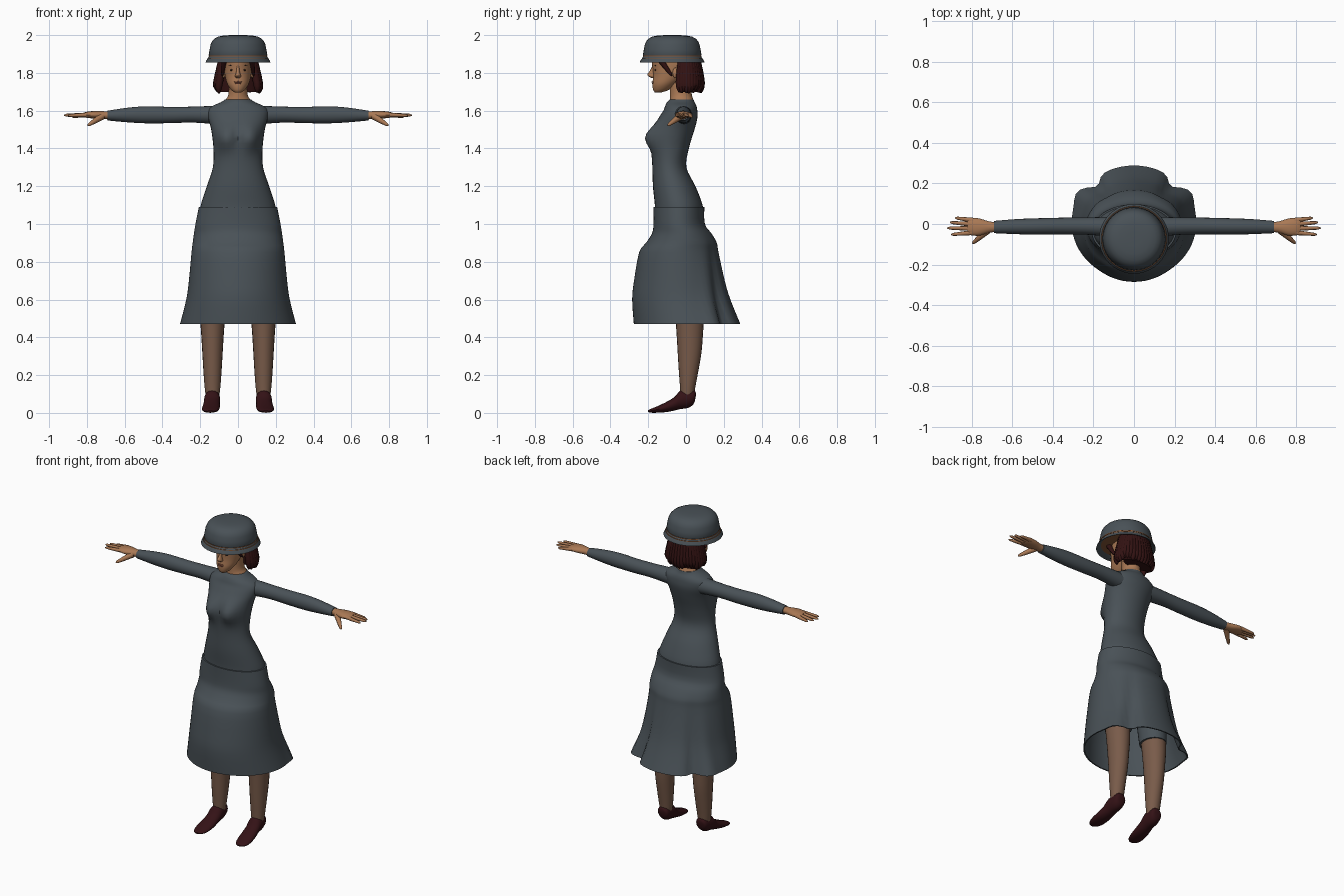
import bpy, bmesh, math, random
from mathutils import Vector

random.seed(4)
if "Cube" in bpy.data.objects:
    bpy.data.objects.remove(bpy.data.objects["Cube"])


def material(name, *rgb):
    m = bpy.data.materials.new(name)
    m.use_nodes = True
    m.diffuse_color = (*rgb, 1)
    m.node_tree.nodes["Principled BSDF"].inputs["Base Color"].default_value = (*rgb, 1)
    return m


CLOTH = material("slate cloth", .067, .083, .095)
SKIN = material("skin", .40, .19, .09)
STOCKING = material("brown stocking", .19, .105, .068)
HAIR = material("dark red hair", .032, .006, .006)
LEATHER = material("maroon leather", .034, .006, .008)
BAND = material("copper band", .25, .10, .04)
EYE = material("dark eye", .03, .015, .01)
LIPS = material("lips", .27, .09, .055)


def finish(name, bm, mat, angle=50):
    bmesh.ops.recalc_face_normals(bm, faces=bm.faces)
    mesh = bpy.data.meshes.new(name)
    bm.to_mesh(mesh)
    bm.free()
    mesh.materials.append(mat)
    ob = bpy.data.objects.new(name, mesh)
    bpy.context.collection.objects.link(ob)
    bpy.ops.object.select_all(action="DESELECT")
    ob.select_set(True)
    bpy.context.view_layer.objects.active = ob
    bpy.ops.object.shade_smooth_by_angle(angle=math.radians(angle))
    return ob


def loft(name, rings, mat, angle=50):
    """Skin a closed surface over rings with equal point counts."""
    bm = bmesh.new()
    rows = [[bm.verts.new(p) for p in ring] for ring in rings]
    n = len(rows[0])
    for a, b in zip(rows, rows[1:]):
        for i in range(n):
            j = (i + 1) % n
            bm.faces.new((a[i], a[j], b[j], b[i]))
    bm.faces.new(rows[0])
    bm.faces.new(rows[-1])
    return finish(name, bm, mat, angle)


def smooth(keys, steps=4):
    """Catmull-Rom interpolation of a list of equal-length tuples."""
    out = []
    for k in range(len(keys) - 1):
        a, b, c, d = (Vector(keys[min(max(k + o, 0), len(keys) - 1)]) for o in (-1, 0, 1, 2))
        for s in range(steps):
            t = s / steps
            out.append(b + .5 * t * (c - a + t * (2*a - 5*b + 4*c - d + t * (3*(b - c) + d - a))))
    return out + [Vector(keys[-1])]


def ring(centre, u, v, n=16):
    angles = [2 * math.pi * i / n for i in range(n)]
    return [Vector(centre) + Vector(u) * math.cos(a) + Vector(v) * math.sin(a) for a in angles]


def flat_ring(z, half, front, back, n=32, x=0):
    return ring((x, (front + back) / 2, z), (half, 0, 0), (0, (back - front) / 2, 0), n)


def tube(name, a, b, ra, rb, mat, n=8):
    """Tapered limb from a to b with a rounded tip."""
    a, b = Vector(a), Vector(b)
    d = (b - a).normalized()
    u = d.orthogonal().normalized()
    v = d.cross(u)
    profile = ((0, ra), (.5, (ra + rb) / 2), (.9, rb), (1, rb * .4))
    return loft(name, [ring(a.lerp(b, t), u * r, v * r, n) for t, r in profile], mat, 80)


def ball(name, at, size, mat):
    bm = bmesh.new()
    bmesh.ops.create_uvsphere(bm, u_segments=12, v_segments=8, radius=1)
    for v in bm.verts:
        v.co = Vector(at) + v.co * Vector(size)
    return finish(name, bm, mat)


# Bodice with a shaped bust: z, half width, front, back
body = [(1.05, .20, -.165, .09), (1.10, .197, -.165, .088), (1.2, .165, -.175, .05),
        (1.3, .133, -.178, .002), (1.4, .13, -.182, .015), (1.5, .142, -.175, .045),
        (1.56, .158, -.145, .06), (1.6, .16, -.12, .06), (1.625, .135, -.11, .055),
        (1.645, .09, -.10, .045), (1.66, .068, -.085, .04)]
rings = [flat_ring(*key) for key in smooth(body)]
for p in (p for r in rings for p in r if p.y < -.06):
    p.y -= .05 * math.exp(-((abs(p.x) - .068) / .05) ** 2 - ((p.z - 1.455) / .06) ** 2)
loft("bodice", rings, CLOTH)

# Flared skirt with folds at the back and a hollow inside
shape = [(1.09, .207, -.172, .097), (1.0, .225, -.172, .10), (.95, .233, -.18, .135),
         (.9, .24, -.212, .163), (.85, .246, -.248, .172), (.7, .26, -.275, .205),
         (.6, .274, -.285, .235), (.47, .307, -.276, .288)]


def skirt_ring(key, inset):
    z, half, front, back = key
    points = flat_ring(z, half - inset, front + inset, back - inset, 64)
    t = max(0, (.95 - z) / .48)
    for p in points:
        a = math.degrees(math.atan2(p.y, abs(p.x)))
        fold = .13 * math.exp(-((a - 46) / 8) ** 2) - .06 * math.exp(-((a - 28) / 9) ** 2)
        scale = 1 - t * fold
        p.x, p.y = p.x * scale, p.y * scale
        p.x = max(-.307, min(.307, p.x))
    return points


levels = smooth(shape, 3)
loft("skirt", [skirt_ring(k, 0) for k in levels] + [skirt_ring(k, .008) for k in levels[:2:-1]], CLOTH)

# Neck, head and face
loft("neck", [flat_ring(*k) for k in smooth([(1.62, .075, -.09, .045), (1.655, .066, -.085, .04),
     (1.69, .05, -.085, .03), (1.78, .05, -.09, .03)])], SKIN)
loft("head", [flat_ring(*k) for k in smooth([(1.697, .018, -.165, -.13), (1.71, .036, -.174, -.09),
     (1.74, .056, -.178, -.05), (1.78, .068, -.174, .0), (1.82, .074, -.176, .03),
     (1.87, .076, -.18, .045), (1.92, .06, -.15, .02)])], SKIN)
loft("nose", [flat_ring(*k, 12) for k in smooth([(1.774, .011, -.184, -.16), (1.783, .016, -.2, -.16),
     (1.793, .013, -.204, -.16), (1.815, .008, -.189, -.16), (1.84, .007, -.178, -.16)])], SKIN)
ball("upper_lip", (0, -.174, 1.752), (.021, .008, .004), LIPS)
ball("lower_lip", (0, -.173, 1.744), (.018, .008, .005), LIPS)
for side, tag in ((1, "left"), (-1, "right")):
    ball(tag + "_eye", (side * .031, -.162, 1.815), (.013, .005, .005), EYE)
    ball(tag + "_eyebrow", (side * .032, -.163, 1.838), (.018, .005, .003), EYE)
    ball(tag + "_ear", (side * .076, -.055, 1.8), (.009, .016, .028), SKIN)

# Bobbed hair: a row of hanging locks around the back and sides
LOCKS = 26
for i in range(LOCKS):
    a = math.radians(-28 + 236 * i / (LOCKS - 1))
    c, s = math.cos(a), math.sin(a)
    tip = 1.69 + random.uniform(0, .022)
    path = [(.08, .05, 1.9, .018), (.098, .068, 1.82, .019),
            (.112, .078, 1.75, .02), (.116, .078, tip + .02, .015), (.114, .076, tip, .004)]
    loft("hair_lock", [ring((rx * c, .002 + ry * s, z), (w, 0, 0), (0, w, 0), 8)
                       for rx, ry, z, w in smooth(path, 2)], HAIR, 80)
loft("hair_cap", [flat_ring(1.7, .1, -.01, .07), flat_ring(1.78, .1, -.025, .075),
                  flat_ring(1.92, .08, -.06, .05)], HAIR)
for side in (1, -1):
    tube("side_fringe", (side * .07, -.14, 1.875), (side * .083, -.075, 1.785), .017, .008, HAIR)

# Helmet-shaped hat, hollow below, with two thin bands
hat = [(.095, 1.9), (.14, 1.88), (.168, 1.855), (.172, 1.855), (.168, 1.865), (.157, 1.881),
       (.152, 1.89), (.155, 1.896), (.15, 1.925), (.145, 1.95), (.137, 1.968), (.124, 1.982),
       (.105, 1.992), (.075, 1.998), (.035, 2.0)]
loft("hat", [flat_ring(z, r, -.073 - r, -.073 + r, 40) for r, z in hat], CLOTH)
for z, r in ((1.889, .1555), (1.878, .161)):
    loft("hat_band", [flat_ring(z + h, r, -.073 - r, -.073 + r, 40) for h in (-.002, .002)], BAND)

# Limbs, built once per side
for side, tag in ((1, "left"), (-1, "right")):
    # Sleeve: x, centre y, centre z, half depth, half height
    sleeve = [(.09, -.015, 1.575, .05, .05), (.16, -.012, 1.578, .046, .046),
              (.25, -.01, 1.579, .042, .042), (.36, -.01, 1.577, .041, .043),
              (.48, -.012, 1.578, .04, .045), (.58, -.013, 1.577, .037, .039),
              (.69, -.015, 1.574, .03, .026)]
    loft(tag + "_sleeve", [ring((side * x, y, z), (0, ry, 0), (0, 0, rz), 20)
                           for x, y, z, ry, rz in smooth(sleeve)], CLOTH)
    palm = [(.66, -.015, 1.574, .024, .02), (.71, -.015, 1.576, .027, .021),
            (.76, -.015, 1.578, .042, .02), (.80, -.013, 1.578, .043, .016),
            (.82, -.012, 1.577, .036, .01)]
    loft(tag + "_palm", [ring((side * x, y, z), (0, ry, 0), (0, 0, rz), 16)
                         for x, y, z, ry, rz in smooth(palm, 3)], SKIN)
    for name, y, tip_y, tip_x, tip_z in (("little", .018, .03, .88, 1.568), ("ring", -.002, .008, .907, 1.573),
                                         ("middle", -.022, -.02, .92, 1.576), ("index", -.042, -.052, .9, 1.574)):
        tube(f"{tag}_{name}_finger", (side * .79, y, 1.578), (side * tip_x, tip_y, tip_z), .0125, .0075, SKIN)
    tube(tag + "_thumb", (side * .72, -.03, 1.57), (side * .795, -.096, 1.522), .019, .009, SKIN)

    # Leg: z, half width, front, back
    leg = [(.09, .036, -.03, .042), (.14, .042, -.032, .05), (.22, .048, -.038, .065),
           (.32, .054, -.044, .082), (.42, .06, -.05, .09), (.5, .066, -.056, .094),
           (.62, .07, -.07, .092)]
    loft(tag + "_leg", [flat_ring(*k, 20, side * .135) for k in smooth(leg, 3)], STOCKING)
    shorts = [(.56, .074, -.07, .1), (.7, .082, -.09, .1), (.95, .085, -.12, .09)]
    loft(tag + "_shorts_leg", [flat_ring(*k, 20, side * .13) for k in smooth(shorts, 2)], CLOTH)

    # Shoe: y, underside, top, half width, centre x
    shoe = [(.052, .088, .108, .018, .135), (.042, .05, .122, .034, .135), (.015, .028, .125, .04, .136),
            (-.03, .02, .118, .043, .137), (-.06, .013, .085, .043, .139), (-.1, .005, .06, .046, .142),
            (-.15, .001, .036, .045, .146), (-.185, .001, .022, .034, .148), (-.202, .005, .013, .015, .148)]
    loft(tag + "_shoe", [ring((side * x, y, (lo + hi) / 2), (w, 0, 0), (0, 0, (hi - lo) / 2), 16)
                         for y, lo, hi, w, x in smooth(shoe, 3)], LEATHER)
